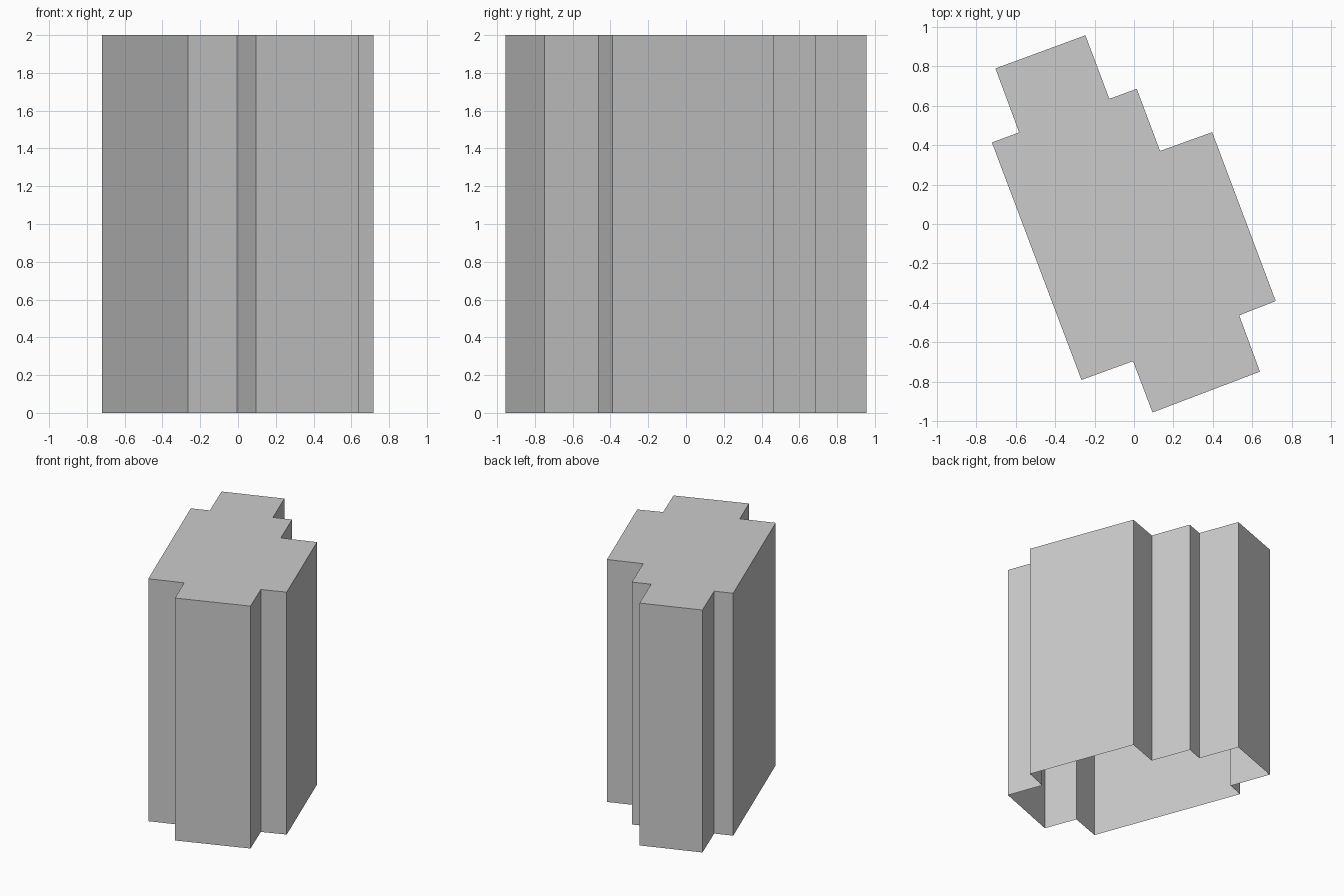
import bpy
import bmesh

cube = bpy.data.objects.get("Cube")
if cube:
    bpy.data.objects.remove(cube, do_unlink=True)

HEIGHT = 2.0

# Stepped footprint, counter-clockwise from the front corner
FOOTPRINT = [
    (0.094, -0.955), (0.638, -0.748), (0.533, -0.463), (0.718, -0.39),
    (0.396, 0.465), (0.132, 0.37), (0.014, 0.685), (-0.125, 0.634),
    (-0.246, 0.956), (-0.702, 0.788), (-0.582, 0.464), (-0.72, 0.413),
    (-0.266, -0.79), (-0.005, -0.695),
]

# Plain grey
grey = bpy.data.materials.new("light_grey")
grey.use_nodes = True
colour = (0.6, 0.6, 0.6, 1.0)
grey.diffuse_color = colour
grey.node_tree.nodes["Principled BSDF"].inputs["Base Color"].default_value = colour

# Walls and flat roof, open underneath
bm = bmesh.new()
base = [bm.verts.new((x, y, 0)) for x, y in FOOTPRINT]
top = [bm.verts.new((x, y, HEIGHT)) for x, y in FOOTPRINT]
for i in range(len(base)):
    j = (i + 1) % len(base)
    bm.faces.new((base[i], base[j], top[j], top[i]))
bm.faces.new(top)

mesh = bpy.data.meshes.new("building_shell")
bm.to_mesh(mesh)
bm.free()
mesh.materials.append(grey)
shell = bpy.data.objects.new("building_shell", mesh)
bpy.context.collection.objects.link(shell)
